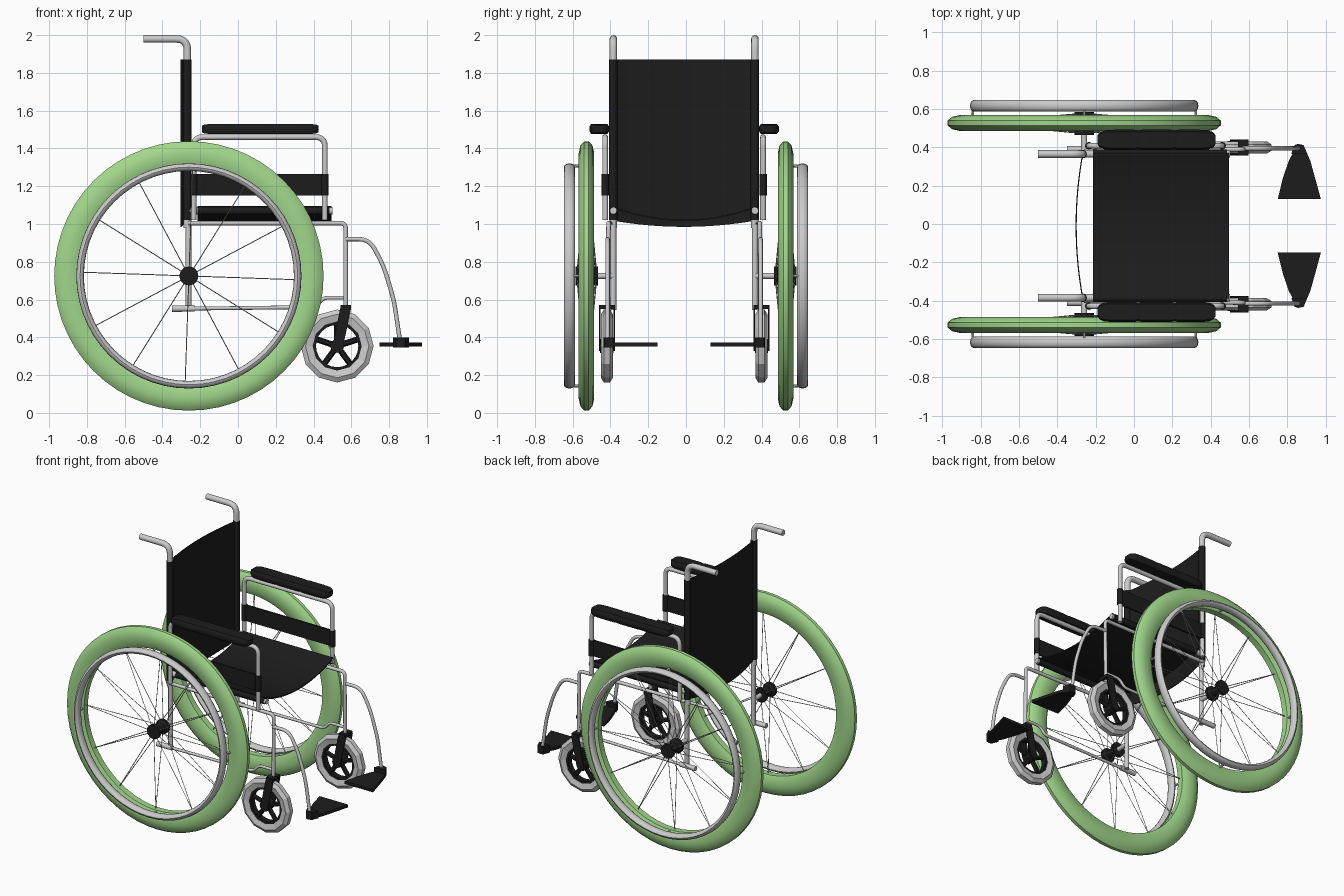
import bpy, bmesh, math
from mathutils import Vector

if "Cube" in bpy.data.objects:
    bpy.data.objects.remove(bpy.data.objects["Cube"])

def material(name, rgb):
    m = bpy.data.materials.new(name)
    m.diffuse_color = (*rgb, 1)
    m.use_nodes = True
    m.node_tree.nodes["Principled BSDF"].inputs["Base Color"].default_value = m.diffuse_color
    return m

BLACK = material("black", (0.012, 0.012, 0.012))
GREEN = material("green", (0.36, 0.68, 0.26))
FRAME_Y = -0.01   # the frame's mirror plane is slightly off centre

# ---------- helpers ----------
def part(name, shells, mat=None, mirror=True, y0=FRAME_Y, smooth=True):
    """Skin each shell (list of rings, closed flag) into one mesh object."""
    bm = bmesh.new()
    for rings, loop in shells:
        vs = [[bm.verts.new(p) for p in r] for r in rings]
        n = len(vs[0])
        for i in range(len(vs) if loop else len(vs) - 1):
            a, b = vs[i], vs[(i + 1) % len(vs)]
            for j in range(n):
                k = (j + 1) % n
                bm.faces.new((a[j], a[k], b[k], b[j]))
        if not loop:
            bm.faces.new(vs[0])
            bm.faces.new(vs[-1])
    bmesh.ops.recalc_face_normals(bm, faces=bm.faces)
    me = bpy.data.meshes.new(name)
    bm.to_mesh(me)
    bm.free()
    if smooth:
        me.polygons.foreach_set("use_smooth", [True] * len(me.polygons))
        me.set_sharp_from_angle(angle=math.radians(40))
    if mat:
        me.materials.append(mat)
    ob = bpy.data.objects.new(name, me)
    bpy.context.collection.objects.link(ob)
    ob.location.y = y0
    if mirror:
        m = ob.modifiers.new("Mirror", 'MIRROR')
        m.use_axis = (False, True, False)
        m.use_mirror_merge = False
    return ob

def fillet(pts, rad, n=5):
    """Round the inner corners of a path."""
    pts = [Vector(p) for p in pts]
    if not rad:
        return pts
    out = [pts[0]]
    for a, b, c in zip(pts, pts[1:], pts[2:]):
        p = b + (a - b).normalized() * min(rad, (a - b).length * 0.45)
        q = b + (c - b).normalized() * min(rad, (c - b).length * 0.45)
        for i in range(n + 1):
            t = i / n
            out.append(p * (1 - t) ** 2 + b * 2 * t * (1 - t) + q * t * t)
    return out + [pts[-1]]

def tube(pts, r, bend=0.0, seg=12):
    p = fillet(pts, bend)
    rings = []
    for i, c in enumerate(p):
        t = (p[min(i + 1, len(p) - 1)] - p[max(i - 1, 0)]).normalized()
        ref = Vector((1, 0, 0)) if abs(t.y) > 0.9 else Vector((0, 1, 0))
        u = t.cross(ref).normalized()
        v = t.cross(u)
        rings.append([c + (u * math.cos(a) + v * math.sin(a)) * r
                      for a in (2 * math.pi * k / seg for k in range(seg))])
    return rings, False

def polar(c, r, a, y):
    return Vector((c[0] + r * math.cos(a), y, c[1] + r * math.sin(a)))

def hoop(c, profile, seg):
    """Closed (radius, y) profile swept round a Y axis."""
    return [[polar(c, r, 2 * math.pi * k / seg, y) for r, y in profile]
            for k in range(seg)], True

def spool(c, profile, seg=20):
    """Solid of revolution about a Y axis."""
    return [[polar(c, r, 2 * math.pi * k / seg, y) for k in range(seg)]
            for r, y in profile], False

def box(x0, x1, y0, y1, z0, z1):
    return [[(x, y0, z0), (x, y1, z0), (x, y1, z1), (x, y0, z1)] for x in (x0, x1)], False

def slab(outline, z0, z1):
    return [[(x, y, z) for x, y in outline] for z in (z0, z1)], False

# ---------- large wheels ----------
W, WY = (-0.26, 0.725), 0.527
half = [(0.572, 0.022), (0.60, 0.036), (0.65, 0.041), (0.69, 0.032), (0.713, 0.012)]
tyre = [(r, WY + y) for r, y in half] + [(r, WY - y) for r, y in reversed(half)]
part("rear_tyre", [hoop(W, tyre, 56)], GREEN, y0=0)
rim = [(0.576 + 0.02 * math.cos(a), 0.617 + 0.03 * math.sin(a))
       for a in (math.pi * k / 6 for k in range(12))]
part("hand_rim", [hoop(W, rim, 56)], y0=0)
part("hand_rim_tab", [tube([polar(W, 0.585, k * math.pi / 2, 0.54),
                            polar(W, 0.58, k * math.pi / 2, 0.61)], 0.008, seg=6)
                      for k in range(4)], y0=0)
part("rear_hub", [spool(W, [(0.05, 0.465), (0.05, 0.485), (0.03, 0.50), (0.03, 0.55),
                            (0.05, 0.565), (0.05, 0.585)])], BLACK, y0=0)
spokes = []
for k in range(12):
    a = math.radians(30 * k - 2)
    for y in (0.475, 0.575):
        spokes.append(tube([polar(W, 0.04, a, y), polar(W, 0.58, a, WY)], 0.0025, seg=4))
part("rear_spokes", spokes, y0=0)
part("axle", [tube([(-0.26, 0.375, 0.725), (-0.26, 0.49, 0.725)], 0.016)])

# ---------- frame tubes ----------
PY = 0.375
part("back_post", [tube([(-0.268, PY, 0.98), (-0.268, PY, 1.98), (-0.5, PY, 1.98)], 0.02, 0.06),
                   tube([(-0.262, PY, 0.545), (-0.262, PY, 1.02)], 0.016)])
part("main_frame", [tube([(-0.262, 0.39, 1.005), (0.57, 0.4, 1.005), (0.57, 0.405, 0.53)],
                         0.012, 0.03)])
part("lower_rail", [tube([(-0.26, 0.4, 0.552), (0.41, 0.4, 0.56), (0.45, 0.4, 0.61),
                          (0.57, 0.4, 0.61)], 0.01, 0.03),
                    tube([(-0.35, 0.4, 0.552), (-0.23, 0.4, 0.553)], 0.017)])
part("seat_rail", [tube([(-0.268, PY, 1.07), (0.5, PY, 1.07)], 0.019)])
AY = 0.418
part("arm_frame", [tube([(0.46, AY, 1.02), (0.46, AY, 1.46), (-0.235, AY, 1.46),
                         (-0.235, AY, 1.02)], 0.015, 0.05)])

# ---------- upholstery ----------
N = 16
back, seat = [], []
for i in range(N + 1):
    t = -1 + 2 * i / N
    s = 1 - t * t
    x, z = -0.265 - 0.037 * s, 1.02 - 0.035 * s
    back.append([(x - 0.003, t * 0.39, z), (x + 0.003, t * 0.39, z),
                 (x + 0.003, t * 0.39, 1.87), (x - 0.003, t * 0.39, 1.87)])
    z = 1.09 - 0.07 * s
    seat.append([(-0.214, t * 0.38, z - 0.004), (0.495, t * 0.38, z - 0.004),
                 (0.495, t * 0.38, z + 0.004), (-0.214, t * 0.38, z + 0.004)])
part("backrest", [(back, False)], BLACK, mirror=False)
part("seat", [(seat, False)], BLACK, mirror=False)
part("backrest_sleeve", [tube([(-0.268, PY, 1.02), (-0.268, PY, 1.87)], 0.0225)], BLACK)
part("seat_sleeve", [tube([(-0.214, PY, 1.07), (0.485, PY, 1.07)], 0.0225)], BLACK)
part("side_panel", [box(-0.235, 0.46, AY - 0.006, AY + 0.006, 1.152, 1.265)]
     + [tube([(x, AY, 1.152), (x, AY, 1.265)], 0.02) for x in (-0.235, 0.46)], BLACK)

# padded armrests: soft sections pinched at two seams
pad = []
for x, w in [(-0.19, 0.45), (-0.18, 0.72), (-0.155, 0.94), (-0.1, 1), (0, 1), (0.022, 0.93),
             (0.044, 1), (0.19, 1), (0.212, 0.93), (0.234, 1), (0.34, 1), (0.39, 0.94),
             (0.415, 0.72), (0.425, 0.45)]:
    pad.append([(x, 0.449 + 0.053 * w * a, 1.503 + 0.027 * (0.4 + 0.6 * w) * b) for a, b in
                [(1, 0.4), (0.8, 1), (-0.8, 1), (-1, 0.4), (-1, -0.4), (-0.8, -1), (0.8, -1), (1, -0.4)]])
part("armrest_pad", [(pad, False)], BLACK)

# ---------- casters ----------
C, CY = (0.525, 0.354), 0.409
prof = [(0.13, 0.022), (0.168, 0.032), (0.193, 0.016)]
part("caster_tyre", [hoop(C, [(r, CY + y) for r, y in prof] +
                          [(r, CY - y) for r, y in reversed(prof)], 12)], smooth=False)
part("caster_wheel", [hoop(C, [(0.112, CY - 0.02), (0.136, CY - 0.02), (0.136, CY + 0.02),
                               (0.112, CY + 0.02)], 24),
                      spool(C, [(0.036, CY - 0.035), (0.036, CY + 0.035)])]
     + [tube([polar(C, 0.02, a, CY), polar(C, 0.12, a, CY)], 0.016, seg=6)
        for a in (math.radians(90 + 72 * k) for k in range(5))], BLACK)
blade = [(0.50, 0.35), (0.512, 0.328), (0.54, 0.328), (0.556, 0.35), (0.598, 0.55),
         (0.585, 0.57), (0.555, 0.57), (0.54, 0.55)]
part("caster_fork", [([[(x, CY + s * 0.038 + d, z) for x, z in blade] for d in (-0.004, 0.004)], False)
                     for s in (1, -1)] + [box(0.543, 0.597, CY - 0.04, CY + 0.04, 0.55, 0.572)], BLACK)

# ---------- footrests ----------
part("foot_hanger", [tube([(0.57, 0.405, 0.92), (0.695, 0.405, 0.92), (0.77, 0.405, 0.78),
                           (0.825, 0.405, 0.6), (0.86, 0.405, 0.365)], 0.0115, 0.06)])
part("foot_plate", [slab([(0.865, 0.425), (0.89, 0.41), (0.92, 0.34), (0.945, 0.25), (0.975, 0.14),
                          (0.75, 0.14), (0.777, 0.25), (0.808, 0.34), (0.845, 0.41)], 0.352, 0.372),
                    slab([(0.855, 0.428), (0.885, 0.422), (0.905, 0.375), (0.82, 0.375),
                          (0.838, 0.422)], 0.345, 0.40)], BLACK)
